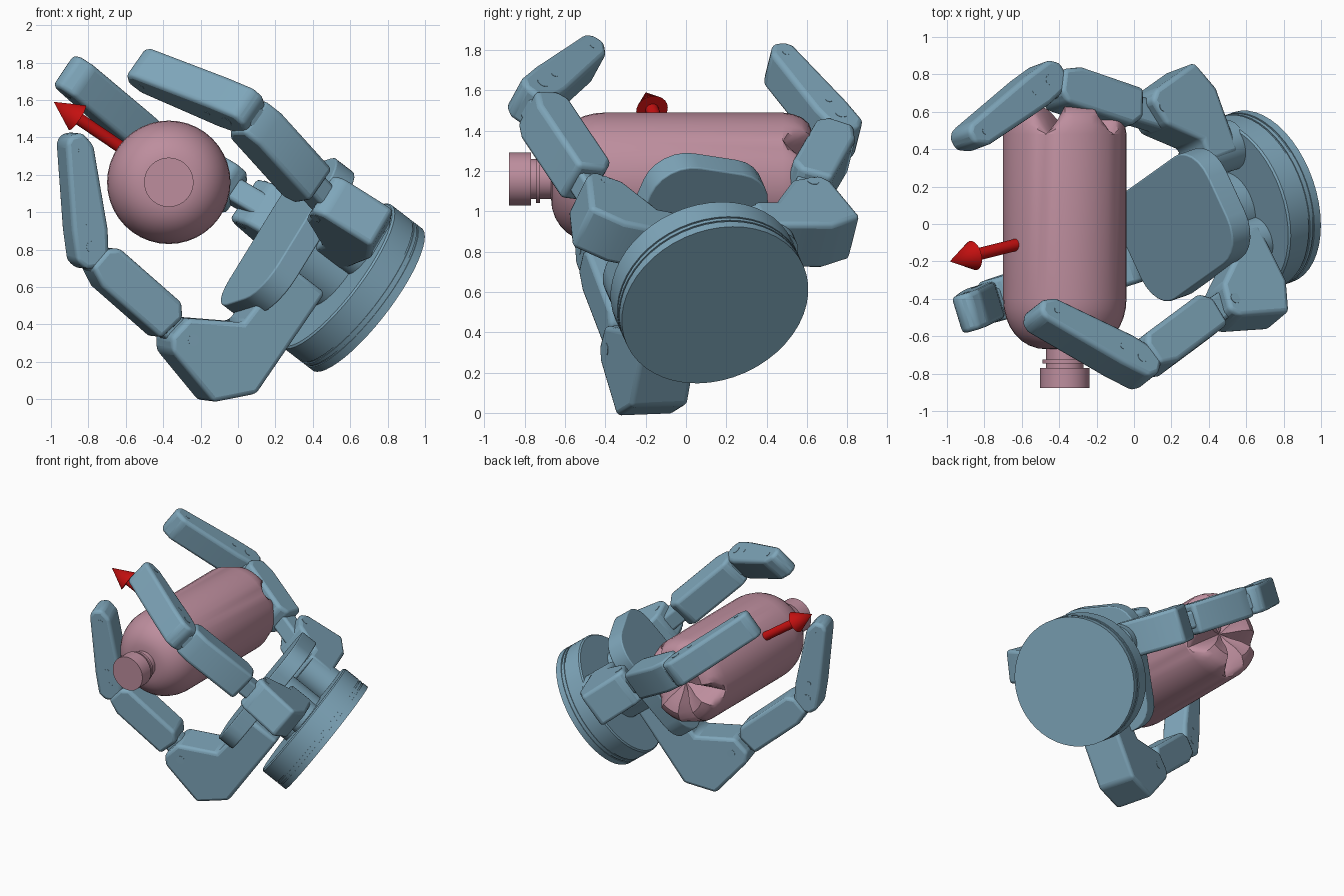
import bpy, bmesh
from math import cos, sin, pi, radians
from mathutils import Matrix, Vector as V

if "Cube" in bpy.data.objects:
    bpy.data.objects.remove(bpy.data.objects["Cube"])


def material(name, rgb):
    m = bpy.data.materials.new(name)
    m.diffuse_color = (*rgb, 1)
    m.use_nodes = True
    m.node_tree.nodes["Principled BSDF"].inputs["Base Color"].default_value = m.diffuse_color
    return m


BLUE = material("hand_blue", (0.21, 0.38, 0.49))
PINK = material("bottle_pink", (0.51, 0.27, 0.34))
RED = material("arrow_red", (0.55, 0.005, 0.005))


def frame(o, ex, ey):
    ex = ex.normalized()
    ez = ex.cross(ey).normalized()
    ey = ez.cross(ex)
    m = Matrix((ex, ey, ez)).transposed().to_4x4()
    m.translation = o
    return m


def finish(bm, name, mat, matrix, bevel=0, angle=30):
    bmesh.ops.remove_doubles(bm, verts=bm.verts, dist=1e-5)
    bmesh.ops.recalc_face_normals(bm, faces=bm.faces)
    me = bpy.data.meshes.new(name)
    bm.to_mesh(me)
    bm.free()
    ob = bpy.data.objects.new(name, me)
    bpy.context.collection.objects.link(ob)
    ob.matrix_world = matrix
    me.materials.append(mat)
    bpy.ops.object.select_all(action='DESELECT')
    bpy.context.view_layer.objects.active = ob
    ob.select_set(True)
    bpy.ops.object.shade_smooth_by_angle(angle=radians(angle))
    if bevel:
        b = ob.modifiers.new("bevel", 'BEVEL')
        b.width, b.segments, b.limit_method = bevel, 3, 'ANGLE'
    return ob


def prism(name, pts, o, ex, ey, width, bevel=0.03):
    """Extrude a 2D profile symmetrically across the ex/ey plane."""
    bm = bmesh.new()
    lo, hi = [[bm.verts.new((x, y, s * width / 2)) for x, y in pts] for s in (-1, 1)]
    bm.faces.new(lo[::-1])
    bm.faces.new(hi)
    for i in range(len(pts)):
        j = (i + 1) % len(pts)
        bm.faces.new((lo[i], lo[j], hi[j], hi[i]))
    return finish(bm, name, BLUE, frame(o, ex, ey), bevel)


def lathe(name, prof, o, axis, mat=BLUE, segs=40, shift=None):
    """Revolve (radius, height) points about an axis; shift may change heights."""
    bm = bmesh.new()
    rings = []
    for r, h in prof:
        rings.append([bm.verts.new((r * cos(2 * pi * i / segs), r * sin(2 * pi * i / segs),
                                    shift(r, h, i) if shift else h)) for i in range(segs)])
    for a, b in zip(rings, rings[1:]):
        for i in range(segs):
            j = (i + 1) % segs
            bm.faces.new((a[i], a[j], b[j], b[i]))
    bmesh.ops.dissolve_degenerate(bm, edges=bm.edges, dist=1e-6)
    # Local x stays in the plane of the axis and world x
    ref = V((1, 0, 0)) if abs(axis.x) < .95 else V((0, 1, 0))
    ex = ref - axis * ref.dot(axis)
    return finish(bm, name, mat, frame(o, ex, axis.cross(ex)))


def drum(name, r, h0, h1, o, axis, segs=40, mat=BLUE):
    return lathe(name, [(0, h0), (r, h0), (r, h1), (0, h1)], o, axis, mat, segs)


# Hand axis, from the centre of the wrist's back face
N = V((-.765, -.265, .587)).normalized()
C = V((.69, .144, .535))
U = V((.49, .35, .80))

# Wrist with grooves, and the neck that carries the palm
lathe("wrist", [(0, 0), (.48, 0), (.48, .045), (.474, .045), (.474, .055), (.48, .055),
                (.48, .075), (.474, .075), (.474, .085), (.48, .085), (.48, .21), (.47, .22),
                (0, .22)], C, N, segs=48)
drum("palm_neck", .2, .2, .55, C, N)

# Palm plate: rounded rectangle
plate = []
for k, (sx, sy) in enumerate(((1, 1), (-1, 1), (-1, -1), (1, -1))):
    for s in range(7):
        t = (k + s / 6) * pi / 2
        plate.append((sx * .27 + .2 * cos(t), sy * .12 + .2 * sin(t)))
prism("palm_plate", plate, C + N * .555, U, N.cross(U), .13, .008)

# Fingers: knuckle joint, middle joint, tip, inner reach and width of the base block
FINGERS = {
    "lower_finger": ((-.32, -.265, .35), (-.81, -.43, .80), (-.875, -.47, 1.42), -.64, .30),
    "front_finger": ((.44, -.46, 1.09), (.01, -.76, 1.555), (-.54, -.46, 1.775), -.34, .25),
    "rear_finger": ((.05, .59, 1.07), (-.49, .76, 1.39), (-.91, .43, 1.755), -.36, .27),
}
for name, (j1, j2, tip, reach, wide) in FINGERS.items():
    j1, j2, tip = V(j1), V(j2), V(tip)
    p, d = j2 - j1, tip - j2
    h = p.cross(d).normalized()
    R = N.cross(h).normalized()
    L, D = p.length, d.length

    # L-shaped base block; the two spreading fingers also get a pivot
    if reach < -.5:
        block = [(reach, -.50), (.02, -.51), (.20, -.34), (.12, .01), (.06, .06),
                 (-.08, .04), (-.24, -.22), (reach, -.24)]
    else:
        block = [(reach, -.42), (.0, -.42), (.17, -.34), (.10, -.04), (.05, .01),
                 (-.10, -.03), (-.24, -.22), (reach, -.22)]
        foot = j1 + R * (reach + .05) - N * (j1 - C).dot(N)
        drum(name + "_pivot", wide / 2, .2, .44, foot, N)
    prism(name + "_base", block, j1, R, N, wide, .025)

    # Proximal link: full-width body between two narrower tongues
    prism(name + "_tongue", [(-.12, -.07), (L, -.08), (L + .05, -.04), (L + .05, .05),
                             (L, .08), (-.12, .07)], j1, p, h.cross(p), .13, .02)
    prism(name + "_middle", [(.08, -.10), (L - .17, -.11), (L - .06, -.07), (L - .06, .06),
                             (L - .11, .11), (.12, .12), (.06, .06)], j1, p, h.cross(p), .23, .025)

    # Distal link, tapering to a chamfered pad
    prism(name + "_tip", [(-.10, -.04), (-.05, -.09), (.12, -.095), (D - .04, -.08), (D, -.05),
                          (D + .005, .02), (D - .07, .075), (.10, .105), (-.05, .095), (-.10, .05)],
          j2, d, h.cross(d), .205, .03)

    # Hinge pins and small screws
    for part, o, r, w in (("_knuckle_pin", j1 - N * .05, .03, wide / 2 + .002),
                          ("_elbow_pin", j2 + d * .03, .03, .1045),
                          ("_screw", j2 + d * .22, .018, .1045), ("_tip_screw", j2 + d * .86, .018, .1045)):
        drum(name + part, r, -w, w, o, h, 16)

# Bottle body with a five-lobed foot
B = V((-.37, 0, 1.16))


def foot_notch(r, y, i):
    """Cut a V groove every eighth segment of the foot."""
    depth = {0: 1, 1: .5, 7: .5}.get((i - 4) % 8, 0)
    floor = .48 + .05 * (1 - r / .33)
    return y - depth * max(0, y - floor)


shoulder = [(.09 + .24 * cos(a) ** .9, -.40 - .27 * sin(a))
            for a in (radians(11.25 * k) for k in range(7, -1, -1))]
body = [(0, -.67), (.09, -.67)] + shoulder + [
    (.33, .48), (.322, .53), (.305, .575), (.275, .61), (.22, .63), (.15, .61), (.07, .56), (0, .53)]
lathe("bottle_body", body, B, V((0, 1, 0)), PINK, 40, foot_notch)

# Bottle neck, collar and cap
lathe("bottle_neck_and_cap", [(0, -.878), (.132, -.878), (.132, -.77), (.1, -.77), (.1, -.745),
                              (.12, -.745), (.12, -.725), (.1, -.725), (.1, -.62), (0, -.62)],
      B, V((0, 1, 0)), PINK)

# Approach arrow
A = V((-.80, -.20, .54)).normalized()
T = V((-.985, -.20, 1.59))
lathe("approach_arrow", [(0, -.55), (.033, -.55), (.033, -.155), (.08, -.155), (0, 0)], T, A, RED, 24)
